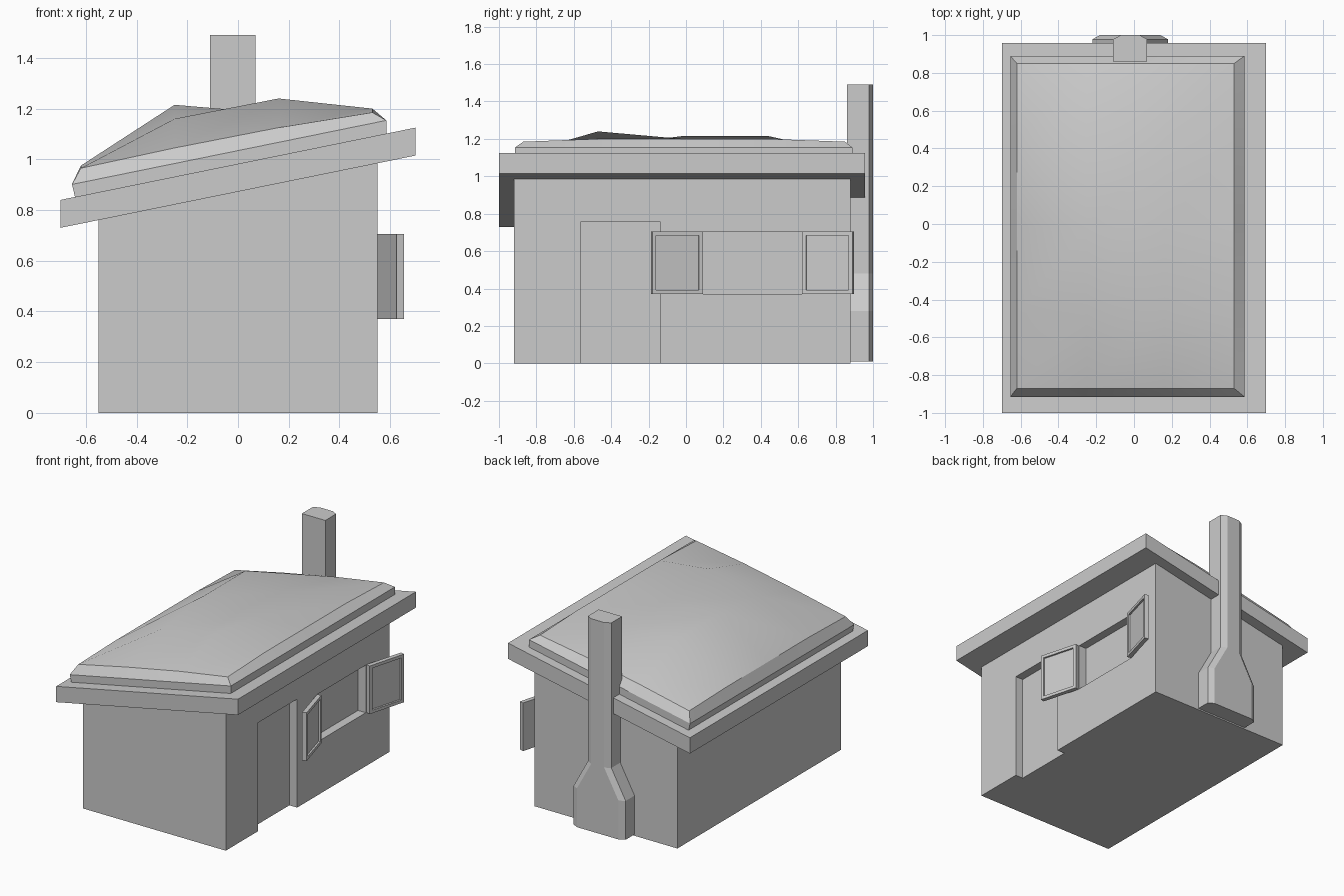
import bpy, bmesh
from math import atan2
from mathutils import Matrix, Vector

if "Cube" in bpy.data.objects:
    bpy.data.objects.remove(bpy.data.objects["Cube"])


def new_object(name, bm):
    bmesh.ops.recalc_face_normals(bm, faces=bm.faces)
    mesh = bpy.data.meshes.new(name)
    bm.to_mesh(mesh)
    bm.free()
    ob = bpy.data.objects.new(name, mesh)
    bpy.context.collection.objects.link(ob)
    return ob


def prism(name, profile, y0, y1):
    """Extrude an (x, z) profile along y."""
    bm = bmesh.new()
    face = bm.faces.new([bm.verts.new((x, y0, z)) for x, z in profile])
    ext = bmesh.ops.extrude_face_region(bm, geom=[face])["geom"]
    bmesh.ops.translate(bm, vec=(0, y1 - y0, 0),
                        verts=[v for v in ext if isinstance(v, bmesh.types.BMVert)])
    return new_object(name, bm)


def box(name, x0, x1, y0, y1, z0, z1):
    return prism(name, [(x0, z0), (x1, z0), (x1, z1), (x0, z1)], y0, y1)


def roof_top(x):
    return 0.84 + 0.2036 * (x + 0.7)


# Walls with sloping top, door and window recesses
walls = prism("walls", [(-.55, 0), (.55, 0), (.55, 1.02), (-.55, .80)], -.92, .88)
for name, dims in (("door_cutter", (.49, .7, -.565, -.135, -.1, .755)),
                   ("window_cutter", (.49, .7, .09, .62, .372, .703))):
    cutter = box(name, *dims)
    cutter.hide_render = True
    cutter.hide_viewport = True
    cutter.display_type = 'WIRE'
    mod = walls.modifiers.new(name, 'BOOLEAN')
    mod.operation = 'DIFFERENCE'
    mod.solver = 'EXACT'
    mod.object = cutter

# Sloping roof slab
prism("roof_slab", [(-.7, .73), (.7, 1.015), (.7, 1.125), (-.7, .84)], -1, .957)

# Lumpy roof covering: top grid, bevelled rim, short skirt
xs = (-.62, -.25, .16, .53)
ys = (-.87, -.47, -.02, .44, .85)
heights = ((.965, 1.045, 1.125, 1.185),
           (.975, 1.16, 1.24, 1.2),
           (.975, 1.215, 1.18, 1.2),
           (.975, 1.215, 1.18, 1.2),
           (.965, 1.045, 1.125, 1.185))
bm = bmesh.new()
grid = [[bm.verts.new((x, y, z)) for x, z in zip(xs, row)] for y, row in zip(ys, heights)]
for j in range(len(ys) - 1):
    for i in range(len(xs) - 1):
        bm.faces.new((grid[j][i], grid[j][i + 1], grid[j + 1][i + 1], grid[j + 1][i]))
for lift in (.052, -.02):
    rim = [e for e in bm.edges if e.is_boundary]
    ext = bmesh.ops.extrude_edge_only(bm, edges=rim)["geom"]
    for v in (g for g in ext if isinstance(g, bmesh.types.BMVert)):
        if v.co.x < -.6:
            v.co.x = -.655 if lift > 0 else -.638
        if v.co.x > .5:
            v.co.x = .585
        if v.co.y < -.8:
            v.co.y = -.915
        if v.co.y > .8:
            v.co.y = .89
        v.co.z = roof_top(v.co.x) + lift
cover = new_object("roof_cover", bm)
bpy.context.view_layer.objects.active = cover
cover.select_set(True)
bpy.ops.object.shade_smooth_by_angle(angle=0.5)
cover.select_set(False)

# Chimney: chamfered section lofted up the back wall
bm = bmesh.new()
loops = []
for z, w in ((.01, .2), (.28, .2), (.48, .09), (1.49, .09)):
    section = ((-w, .86), (w, .86), (w, .978), (w - .04, 1), (-w + .04, 1), (-w, .978))
    loops.append([bm.verts.new((x - .02, y, z)) for x, y in section])
for a, b in zip(loops, loops[1:]):
    for i in range(6):
        k = (i + 1) % 6
        bm.faces.new((a[i], a[k], b[k], b[i]))
bm.faces.new(loops[0])
bm.faces.new(loops[-1])
new_object("chimney", bm)

# Open shutters with an inset panel, swung outwards beside the window
for name, hinge, side in (("front_shutter", .09, -1), ("back_shutter", .62, 1)):
    bm = bmesh.new()
    bmesh.ops.create_cube(bm, size=1, matrix=Matrix.Translation((-.015, .14, .5375))
                          @ Matrix.Diagonal((.03, .28, .335, 1)))
    bm.normal_update()
    face = max(bm.faces, key=lambda f: f.calc_center_median().x)
    bmesh.ops.inset_region(bm, faces=[face], thickness=.03)
    ext = bmesh.ops.inset_region(bm, faces=[face], thickness=.001, depth=-.012)
    bmesh.ops.rotate(bm, verts=bm.verts, cent=Vector(), matrix=Matrix.Rotation(-atan2(.075, .27), 3, 'Z'))
    for v in bm.verts:
        v.co = (v.co.x + .58, hinge + side * v.co.y, v.co.z)
    new_object(name, bm)
